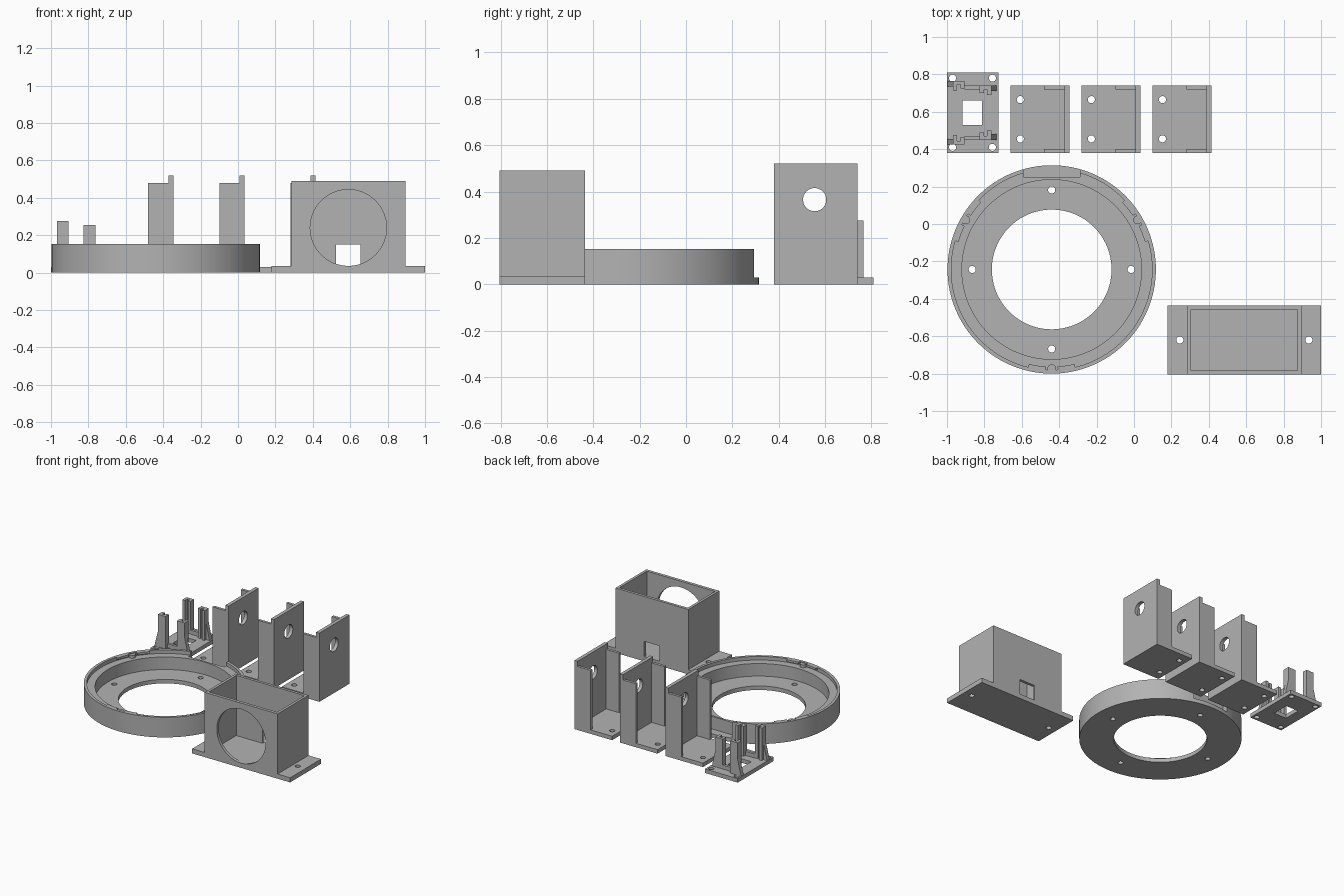
import bpy, bmesh, math
from mathutils import Matrix, Vector

if "Cube" in bpy.data.objects:
    bpy.data.objects.remove(bpy.data.objects["Cube"], do_unlink=True)

GREY = (0.45, 0.45, 0.45, 1)
grey = bpy.data.materials.new("plain grey")
grey.use_nodes = True
grey.diffuse_color = GREY
grey.node_tree.nodes["Principled BSDF"].inputs["Base Color"].default_value = GREY


def finish(name, bm):
    bmesh.ops.recalc_face_normals(bm, faces=bm.faces)
    mesh = bpy.data.meshes.new(name)
    bm.to_mesh(mesh)
    bm.free()
    mesh.materials.append(grey)
    ob = bpy.data.objects.new(name, mesh)
    bpy.context.collection.objects.link(ob)
    return ob


def box(name, x, y, z):
    bm = bmesh.new()
    bmesh.ops.create_cube(bm, size=1)
    for v in bm.verts:
        v.co = [(a + b) / 2 + c * (b - a) for (a, b), c in zip((x, y, z), v.co)]
    return finish(name, bm)


def prism(name, points, start, end, axis="Z"):
    """Extrude an outline: (x, y) along Z or (x, z) along Y."""
    bm = bmesh.new()
    place = (lambda p: (*p, start)) if axis == "Z" else (lambda p: (p[0], start, p[1]))
    face = bm.faces.new([bm.verts.new(place(p)) for p in points])
    new = bmesh.ops.extrude_face_region(bm, geom=[face])["geom"]
    shift = Vector((0, 0, end - start) if axis == "Z" else (0, end - start, 0))
    bmesh.ops.translate(bm, vec=shift, verts=[g for g in new if isinstance(g, bmesh.types.BMVert)])
    return finish(name, bm)


def rod(name, centre, radius, length, axis="Z", sides=32):
    turn = {"X": Matrix.Rotation(math.pi / 2, 4, "Y"),
            "Y": Matrix.Rotation(math.pi / 2, 4, "X"), "Z": Matrix()}[axis]
    bm = bmesh.new()
    bmesh.ops.create_cone(bm, cap_ends=True, segments=sides, radius1=radius, radius2=radius,
                          depth=length, matrix=Matrix.Translation(centre) @ turn)
    return finish(name, bm)


def activate(ob):
    bpy.ops.object.select_all(action="DESELECT")
    ob.select_set(True)
    bpy.context.view_layer.objects.active = ob


def cut(ob, *cutters):
    activate(ob)
    for c in cutters:
        mod = ob.modifiers.new("cut", "BOOLEAN")
        mod.operation, mod.solver, mod.object = "DIFFERENCE", "EXACT", c
        bpy.ops.object.modifier_apply(modifier=mod.name)
        bpy.data.objects.remove(c, do_unlink=True)


def smooth(ob):
    activate(ob)
    bpy.ops.object.shade_smooth_by_angle(angle=math.radians(30))


def screw_holes(ob, spots, radius=0.019):
    cut(ob, *[rod("hole_cutter", (x, y, 0), radius, 0.3) for x, y in spots])
    smooth(ob)


# Round housing ring, turned from its section
CX, CY = -0.44, -0.243
LEDGE, RIM = 0.125, 0.152
section = [(0.32, 0), (0.557, 0), (0.557, RIM), (0.537, RIM), (0.537, LEDGE),
           (0.48, LEDGE), (0.48, 0.03), (0.32, 0.03)]
bm = bmesh.new()
STEPS = 128
rings = []
for i in range(STEPS):
    a = math.tau * i / STEPS
    rings.append([bm.verts.new((CX + r * math.cos(a), CY + r * math.sin(a), z)) for r, z in section])
for i in range(STEPS):
    here, there = rings[i], rings[(i + 1) % STEPS]
    for j in range(len(section)):
        k = (j + 1) % len(section)
        bm.faces.new((here[j], there[j], there[k], here[k]))
ring = finish("housing_ring", bm)
cut(ring, box("notch_cutter", (CX - 0.15, CX + 0.15), (0.25, 0.5), (0.03, 0.3)))
screw_holes(ring, [(CX + 0.425 * dx, CY + 0.425 * dy)
                   for dx, dy in ((1, 0), (-1, 0), (0, 1), (0, -1))])

# Locking bumps and rim tabs at three places
for deg in (30, 150, 270):
    a = math.radians(deg)
    smooth(rod("lock_bump", (CX + 0.53 * math.cos(a), CY + 0.53 * math.sin(a), 0.132), 0.023, 0.03))
    for side in (-1, 1):
        angles = [a + side * math.radians(d) for d in (3.5, 6, 8.5, 11, 13.5)]
        arc = [(0.52, t) for t in angles] + [(0.545, t) for t in reversed(angles)]
        prism("rim_tab", [(CX + r * math.cos(t), CY + r * math.sin(t)) for r, t in arc],
              0.136, RIM)

# Open-topped sensor box on a flanged base
flange = box("box_base", (0.18, 1.0), (-0.805, -0.435), (0, 0.035))
screw_holes(flange, [(0.245, -0.62), (0.935, -0.62)])
walls = box("box_walls", (0.285, 0.895), (-0.805, -0.435), (0.035, 0.49))
cut(walls,
    box("cavity_cutter", (0.305, 0.875), (-0.782, -0.456), (0, 0.6)),
    rod("window_cutter", (0.59, -0.8, 0.24), 0.204, 0.15, "Y", 64),
    box("cable_cutter", (0.525, 0.655), (-0.5, -0.4), (0, 0.15)))
smooth(walls)

# Three matching upright brackets
for x in (-0.66, -0.28, 0.1):
    base = box("bracket_base", (x, x + 0.315), (0.38, 0.74), (0, 0.03))
    screw_holes(base, [(x + 0.052, 0.455), (x + 0.052, 0.665)])
    plate = box("bracket_plate", (x + 0.288, x + 0.315), (0.38, 0.74), (0.03, 0.52))
    cut(plate, rod("plate_hole_cutter", (x + 0.3, 0.555, 0.365), 0.05, 0.2, "X", 48))
    smooth(plate)
    for y in (0.38, 0.72):
        box("bracket_side", (x + 0.18, x + 0.288), (y, y + 0.02), (0.03, 0.48))

# Small mount plate with a square opening
mount = box("mount_plate", (-1.0, -0.725), (0.38, 0.81), (0, 0.03))
cut(mount, box("opening_cutter", (-0.918, -0.812), (0.53, 0.66), (-0.1, 0.1)))
screw_holes(mount, [(x, y) for x in (-0.97, -0.757) for y in (0.41, 0.78)])

# Grooved posts with sloping braces, mirrored front to back
MID = 0.595
for s in (-1, 1):
    for name, x0, x1, inner, outer, top, foot in (
            ("left_post", -0.905, -0.967, 0.12, 0.17, 0.275, -0.997),
            ("right_post", -0.825, -0.763, 0.095, 0.145, 0.255, -0.735)):
        w = x1 - x0
        outline = [(x0, outer - 0.02), (x0, inner + 0.01), (x0 + w * 0.35, inner + 0.01),
                   (x0 + w * 0.35, outer - 0.02), (x0 + w * 0.65, outer - 0.02),
                   (x0 + w * 0.65, inner), (x1, inner), (x1, outer), (x0 + w * 0.2, outer),
                   (x0 + w * 0.2, outer - 0.02)]
        prism(name, [(px, MID + s * py) for px, py in outline[1:-1] + [(x0, outer)]], 0.03, top)
        prism(name + "_brace", [(x1, 0.03), (foot, 0.03), (x1, 0.15)],
              MID + s * (outer - 0.03), MID + s * outer, "Y")
    box("low_rib", (-0.905, -0.825), sorted((MID + s * 0.125, MID + s * 0.145)), (0.03, 0.06))
